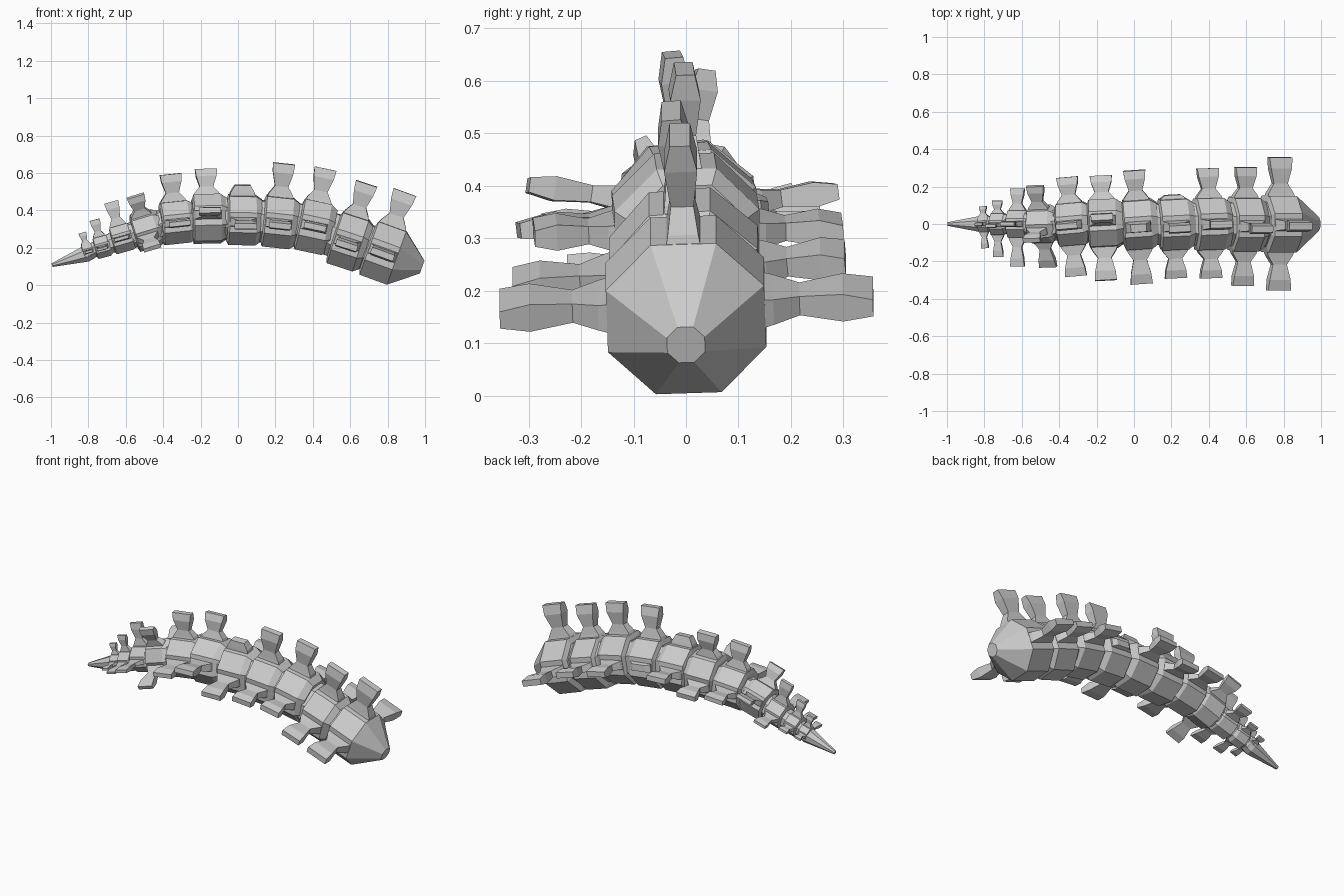
import bpy, bmesh
from math import radians, cos, sin, pi
from mathutils import Matrix, Vector

if "Cube" in bpy.data.objects:
    bpy.data.objects.remove(bpy.data.objects["Cube"])


def loft(name, rings):
    """Skin a list of equal-length point rings and cap both ends."""
    bm = bmesh.new()
    vs = [[bm.verts.new(p) for p in r] for r in rings]
    n = len(vs[0])
    for a, b in zip(vs, vs[1:]):
        for i in range(n):
            j = (i + 1) % n
            bm.faces.new((a[i], a[j], b[j], b[i]))
    bm.faces.new(vs[0][::-1])
    bm.faces.new(vs[-1])
    bmesh.ops.recalc_face_normals(bm, faces=bm.faces)
    me = bpy.data.meshes.new(name)
    bm.to_mesh(me)
    bm.free()
    ob = bpy.data.objects.new(name, me)
    bpy.context.collection.objects.link(ob)
    return ob


def octagon(m, d, r):
    # flat-topped eight-sided ring, r = centre to flat, at distance d along local x
    R = r / cos(pi / 8)
    return [m @ Vector((d, R * cos(pi / 8 + i * pi / 4), R * sin(pi / 8 + i * pi / 4)))
            for i in range(8)]


def rect(m, d, w, t):
    return [m @ Vector((x * w / 2, y * t / 2, d))
            for x, y in ((-1, -1), (1, -1), (1, 1), (-1, 1))]


def process(name, m, r, reach, w, t):
    # waisted, flared bony process; a short reach makes a broken stub
    s = reach - r
    if s < r * 0.5:
        st = [(r * .85, w * 1.1, t * 1.5), (r + s * .3, w, t * 1.3), (reach, w * .65, t)]
    else:
        st = [(r * .85, w * 1.2, t * 1.5), (r + s * .08, w * 1.0, t * 1.2),
              (r + s * .32, w * .56, t * .9), (r + s * .72, w * .84, t * 1.3),
              (reach, w * .92, t * .8)]
    loft(name, [rect(m, *q) for q in st])


def rot(a, axis):
    return Matrix.Rotation(radians(a), 4, axis)


# x, z, lean, twist, yaw, half length, radius, top reach, +y reach, -y reach
SEGMENTS = [
    (.775, .173, 20, 2, 0, .078, .151, .345, .357, .355),
    (.588, .235, 18, 5, 0, .072, .142, .325, .305, .330),
    (.402, .312, 12, 1, 2, .072, .138, .318, .298, .290),
    (.212, .338, 6, 5, 3, .072, .135, .315, .157, .290),
    (.020, .350, 1, 7, 4, .072, .131, .187, .290, .322),
    (-.165, .355, -1, -8, 3, .072, .127, .268, .260, .305),
    (-.335, .335, -6, 2, 5, .070, .113, .260, .252, .280),
    (-.495, .292, -17, 24, 2, .058, .094, .212, .225, .250),
    (-.622, .248, -16, 0, 0, .047, .073, .205, .190, .227),
    (-.728, .205, -15, 4, 0, .034, .057, .150, .125, .177),
    (-.803, .178, -16, 0, 3, .025, .043, .107, .095, .130),
]

core = []
for k, (x, z, lean, twist, yaw, h, r, top, left, right) in enumerate(SEGMENTS, 1):
    m = (Matrix.Translation((x, 0, z)) @ rot(yaw, 'Z')
         @ rot(lean, 'Y') @ rot(twist, 'X'))
    # vertebra body with tapered ends
    prof = [(-h * 1.12, r * .82), (-h, r), (h, r), (h * 1.5, r * .82)]
    if k == 1:
        prof = [(-h * 1.12, r * .82), (-h, r), (h, r), (.223, .036)]  # blunt nose
    loft(f"vertebra_body_{k}", [octagon(m, d, q) for d, q in prof])
    # top and side processes
    w = h * 1.8
    t = max(.015, r * .28)
    process(f"top_process_{k}", m, r, top, w, t * 1.15)
    off = m @ Matrix.Translation((0, 0, r * .03))
    process(f"left_process_{k}", off @ rot(-90, 'X'), r, left, w, t)
    process(f"right_process_{k}", off @ rot(90, 'X'), r, right, w, t)
    core.append(octagon(m, 0, r * .82))

# inner core joining the segments
loft("spinal_core", core)

# tapering tail tip
tip = Matrix.Translation((-.80, 0, .172)) @ rot(-18.5, 'Y')
loft("tail_tip", [octagon(tip, d, q) for d, q in
                  ((.03, .036), (-.012, .044), (-.205, .010))])
